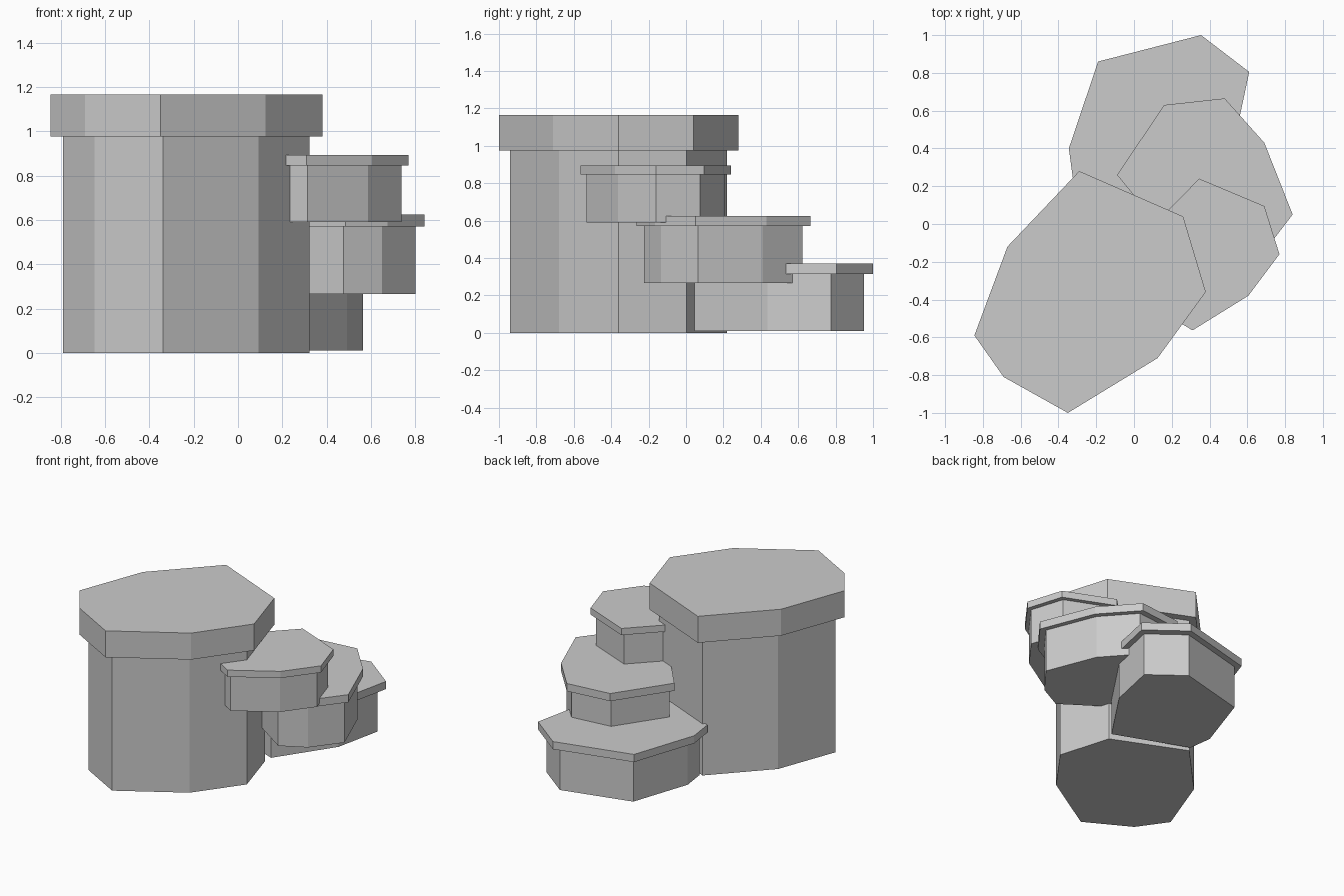
import bpy, bmesh

if "Cube" in bpy.data.objects:
    bpy.data.objects.remove(bpy.data.objects["Cube"])


def prism(name, outline, z0, z1):
    """Upright flat-faced block extruded from a 2D outline."""
    bm = bmesh.new()
    face = bm.faces.new([bm.verts.new((x, y, z0)) for x, y in outline])
    ext = bmesh.ops.extrude_face_region(bm, geom=[face], use_keep_orig=True)
    top = [v for v in ext["geom"] if isinstance(v, bmesh.types.BMVert)]
    bmesh.ops.translate(bm, verts=top, vec=(0, 0, z1 - z0))
    bmesh.ops.recalc_face_normals(bm, faces=bm.faces)
    mesh = bpy.data.meshes.new(name)
    bm.to_mesh(mesh)
    bm.free()
    obj = bpy.data.objects.new(name, mesh)
    bpy.context.collection.objects.link(obj)


def capped_stone(name, outline, center, shrink, z0, z1, z2):
    """Column body with a slightly wider cap slab on top."""
    cx, cy = center
    body = [(cx + (x - cx) * shrink, cy + (y - cy) * shrink) for x, y in outline]
    prism(name + "_body", body, z0, z1)
    prism(name + "_cap", outline, z1, z2)


# Tall main pillar
capped_stone("pillar",
             [(-0.29, 0.28), (-0.67, -0.12), (-0.845, -0.59), (-0.69, -0.81),
              (-0.35, -1.0), (0.125, -0.71), (0.38, -0.36), (0.26, 0.04)],
             (-0.235, -0.37), 0.907, 0.0, 0.975, 1.165)

# Lowest step, at the back
capped_stone("low_step",
             [(-0.19, 0.86), (-0.345, 0.40), (-0.32, 0.215), (0.24, 0.0),
              (0.53, 0.43), (0.61, 0.805), (0.355, 1.0)],
             (0.13, 0.49), 0.905, 0.01, 0.315, 0.37)

# Middle step
capped_stone("middle_step",
             [(0.16, 0.63), (-0.09, 0.26), (0.16, -0.045), (0.485, -0.265),
              (0.675, -0.165), (0.84, 0.05), (0.69, 0.43), (0.48, 0.665)],
             (0.38, 0.2), 0.912, 0.265, 0.57, 0.625)

# Upper step, partly sunk into the pillar
capped_stone("high_step",
             [(0.345, 0.24), (0.09, -0.02), (0.02, -0.25), (0.09, -0.43),
              (0.31, -0.563), (0.605, -0.38), (0.77, -0.16), (0.69, 0.095)],
             (0.36, -0.165), 0.92, 0.59, 0.845, 0.893)
